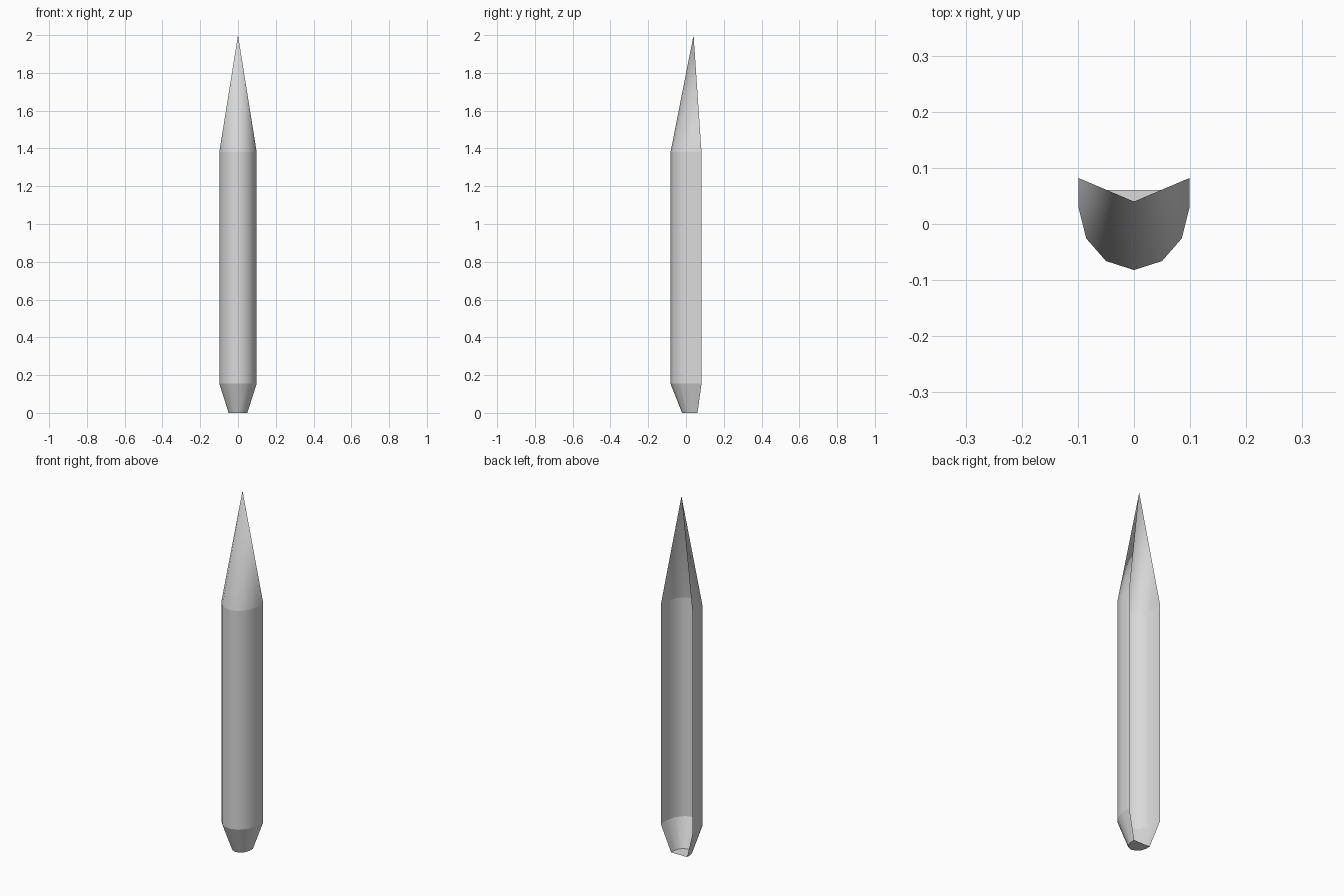
import bpy, bmesh

if "Cube" in bpy.data.objects:
    bpy.data.objects.remove(bpy.data.objects["Cube"])

metal = bpy.data.materials.new("light grey")
metal.diffuse_color = (0.7, 0.7, 0.7, 1)
metal.use_nodes = True
metal.node_tree.nodes["Principled BSDF"].inputs["Base Color"].default_value = metal.diffuse_color

# U-shaped cross-section, open at the back (+y)
half = [(0.099, 0.082), (0.099, 0.03), (0.085, -0.026), (0.05, -0.066)]
section = [(-x, y) for x, y in half] + [(0, -0.082)] + half[::-1]
AXIS_Y = 0.04  # sections taper towards this line


def add_ring(bm, scale, z):
    return [bm.verts.new((x * scale, AXIS_Y + (y - AXIS_Y) * scale, z)) for x, y in section]


bm = bmesh.new()
# tapered foot and long gutter body
rings = [add_ring(bm, s, z) for s, z in ((0.5, 0), (1, 0.155), (1, 1.38))]
for low, high in zip(rings, rings[1:]):
    for i in range(len(section) - 1):
        bm.faces.new((low[i], low[i + 1], high[i + 1], high[i]))
# pointed tip
apex = bm.verts.new((0, AXIS_Y, 2))
top = rings[-1]
for i in range(len(section) - 1):
    bm.faces.new((top[i], top[i + 1], apex))
# foot cap
bm.faces.new(rings[0][::-1])

# smooth around the section, crisp at the foot, body and cap borders
for f in bm.faces:
    f.smooth = True
for ring in rings:
    for a, b in zip(ring, ring[1:]):
        bm.edges.get((a, b)).smooth = False

mesh = bpy.data.meshes.new("pointed_shell")
bm.to_mesh(mesh)
bm.free()
mesh.materials.append(metal)
obj = bpy.data.objects.new("pointed_shell", mesh)
bpy.context.collection.objects.link(obj)
